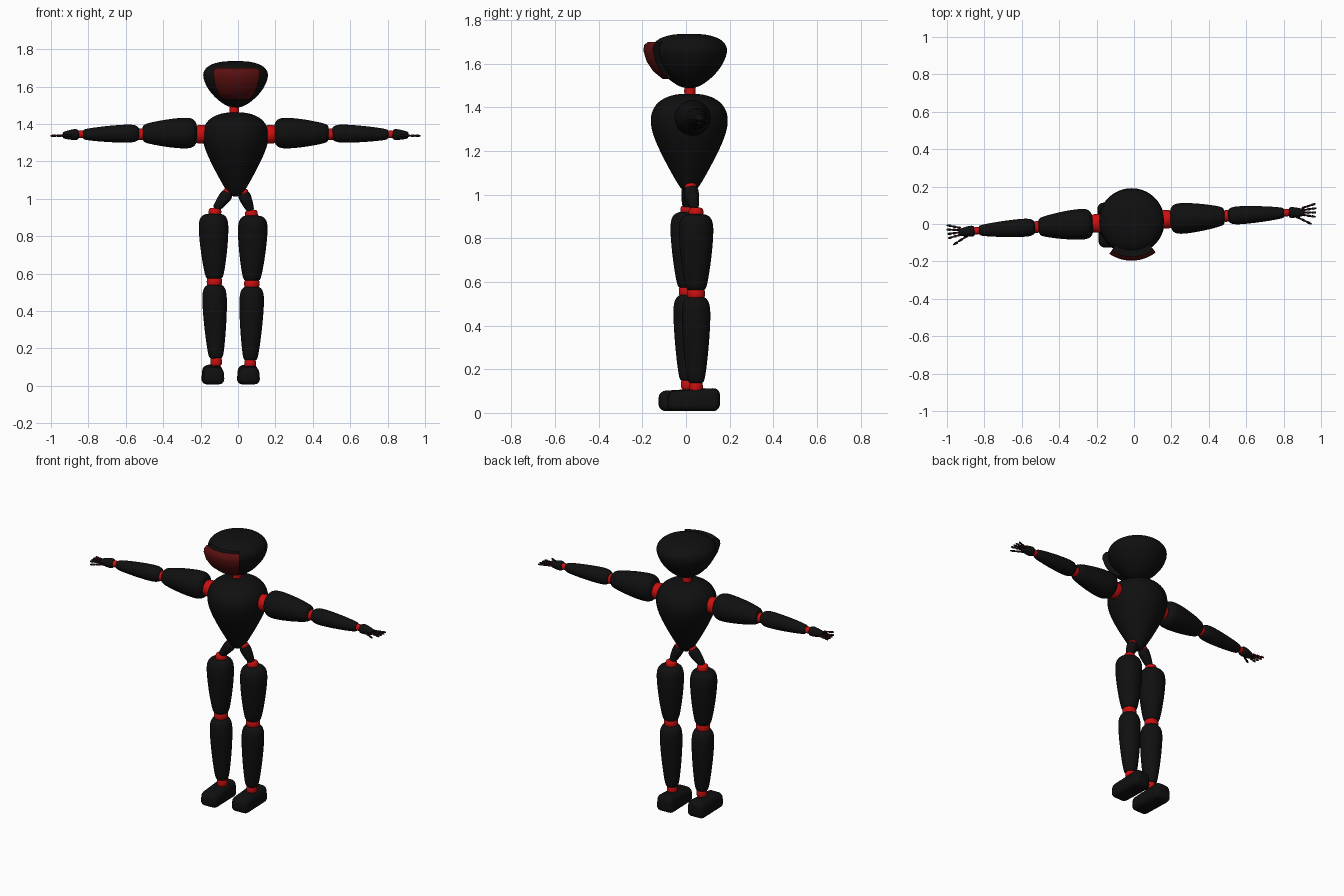
import bpy, bmesh, math
from mathutils import Vector, Matrix

cube = bpy.data.objects.get("Cube")
if cube:
    bpy.data.objects.remove(cube, do_unlink=True)


def material(name, color):
    m = bpy.data.materials.new(name)
    m.diffuse_color = (*color, 1)
    m.use_nodes = True
    bsdf = m.node_tree.nodes["Principled BSDF"]
    bsdf.inputs["Base Color"].default_value = (*color, 1)
    bsdf.inputs["Roughness"].default_value = 0.6
    return m


BLACK = material("black shell", (0.005, 0.005, 0.005))
RED = material("red joint", (0.6, 0.005, 0.005))
VISOR = material("dark red visor", (0.1, 0.005, 0.005))

# Shared outlines as (radius, height along axis)
SHELL = [(0, 0), (.6, 0), (.93, .06), (1.03, .2), (.88, .6), (.64, .93), (.52, 1), (0, 1)]
BARREL = [(0, 0), (.85, 0), (1.04, .25), (1.04, .75), (.85, 1), (0, 1)]


def finish(name, bm, mats):
    bmesh.ops.recalc_face_normals(bm, faces=bm.faces)
    mesh = bpy.data.meshes.new(name)
    bm.to_mesh(mesh)
    bm.free()
    for m in mats:
        mesh.materials.append(m)
    mesh.shade_smooth()
    obj = bpy.data.objects.new(name, mesh)
    bpy.context.collection.objects.link(obj)
    return obj


def spun(profile, angle, steps, start=0.0, closed=False):
    bm = bmesh.new()
    rot = Matrix.Rotation(start, 3, 'Z')
    vs = [bm.verts.new(rot @ Vector((r, 0, h))) for r, h in profile]
    for a, b in zip(vs, vs[1:]):
        bm.edges.new((a, b))
    if closed:
        bm.edges.new((vs[-1], vs[0]))
    bmesh.ops.spin(bm, geom=bm.verts[:] + bm.edges[:], cent=(0, 0, 0),
                   axis=(0, 0, 1), angle=angle, steps=steps)
    bmesh.ops.remove_doubles(bm, verts=bm.verts, dist=1e-5)
    return bm


def lathe(name, profile, mat, steps=20, level=2):
    obj = finish(name, spun(profile, math.tau, steps), [mat])
    sub = obj.modifiers.new("smooth", 'SUBSURF')
    sub.levels = sub.render_levels = level
    return obj


def limb(name, a, b, radius, mat=BLACK, outline=SHELL, steps=16, level=2):
    a, b = Vector(a), Vector(b)
    d = b - a
    obj = lathe(name, [(r * radius, h * d.length) for r, h in outline], mat, steps, level)
    obj.matrix_world = Matrix.Translation(a) @ d.to_track_quat('Z', 'Y').to_matrix().to_4x4()
    return obj


def joint(name, a, b, radius, **kw):
    return limb(name, a, b, radius, RED, BARREL, **kw)


# Torso, neck and head
CENTRE = Vector((-.013, .015, 0))
TURN = math.radians(3.5)
torso = lathe("torso", [(0, 1.463), (.07, 1.46), (.135, 1.436), (.172, 1.39), (.182, 1.335),
                        (.166, 1.265), (.126, 1.18), (.08, 1.095), (.045, 1.035),
                        (.025, 1.015), (0, 1.012)], BLACK, 28)
head = lathe("head", [(0, 1.737), (.08, 1.735), (.145, 1.716), (.176, 1.68), (.175, 1.645),
                      (.155, 1.595), (.115, 1.545), (.065, 1.505), (.03, 1.49), (0, 1.487)],
             BLACK, 28)
for part in (torso, head):
    part.location = CENTRE
joint("neck", (-.02, .018, 1.44), (-.02, .018, 1.51), .026)

# Face visor: a curved wedge, red on its outward face and black on its walls
half = math.radians(36)
bm = spun([(.1, 1.7), (.19, 1.7), (.207, 1.685), (.211, 1.66), (.195, 1.61), (.165, 1.565),
           (.122, 1.53), (.07, 1.53)], 2 * half, 14, -math.pi / 2 - half, True)
for side in (-half, half):
    n = Vector((math.sin(side), -math.cos(side), 0)).cross(Vector((0, 0, 1)))
    rim = [e for e in bm.edges if e.is_boundary and all(abs(v.co.dot(n)) < 1e-4 for v in e.verts)]
    bmesh.ops.contextual_create(bm, geom=rim)
for f in bm.faces:
    c = f.calc_center_median()
    outer = math.hypot(c.x, c.y) > .135 and len(f.verts) == 4 and c.z < 1.698
    f.material_index = 1 if outer else 0
visor = finish("face_visor", bm, [BLACK, VISOR])
visor.data.set_sharp_from_angle(angle=math.radians(40))
visor.matrix_world = Matrix.Translation(CENTRE) @ Matrix.Rotation(TURN / 2, 4, 'Z')

for s, label in ((1, "left"), (-1, "right")):
    # Arms, spread along the turned shoulder line
    def arm(x, y=0, z=1.345):
        p = CENTRE + Matrix.Rotation(TURN * (.9 if s > 0 else 1), 3, 'Z') @ Vector((s * x, y, 0))
        return p + Vector((0, 0, z))

    joint(f"{label}_shoulder", arm(.15), arm(.22), .05)
    limb(f"{label}_upper_arm", arm(.207, 0, 1.352), arm(.498, 0, 1.35), .085)
    joint(f"{label}_elbow", arm(.485), arm(.53), .031)
    limb(f"{label}_forearm", arm(.515, 0, 1.35), arm(.818, 0, 1.344), .05)
    joint(f"{label}_wrist", arm(.81), arm(.848), .02)
    palm = limb(f"{label}_palm", arm(.84), arm(.925, -.004, 1.34), .03)

    # Fingers and thumb: jointed rods fanned out from the palm
    for i in range(5):
        thumb = i == 4
        base = arm(.88 if thumb else .915, -.024 if thumb else .02 - .012 * i, 1.338)
        tip = arm(.963 if thumb else .993 - .003 * abs(i - 1), -.07 if thumb else .04 - .024 * i, 1.337)
        for k in range(3):
            a, b = base.lerp(tip, k / 3), base.lerp(tip, (k + .9) / 3)
            limb(f"{label}_finger_{i + 1}_{k + 1}", a, b, .0075, steps=8, level=1)
            joint(f"{label}_knuckle_{i + 1}_{k + 1}", a.lerp(b, -.15), a.lerp(b, .1), .005,
                  steps=8, level=1)

    # Legs, with the left one set slightly back and lower
    def leg(x, z, y=0):
        return Vector((-.026 + s * x, .027 + y + s * .019, z - s * .005))

    top = Vector((-.012 + s * .038, .018 + s * .003, 1.035))
    low = leg(.097, .935, -.006)
    joint(f"{label}_hip_socket", top + Vector((0, 0, .015)), top.lerp(low, .12), .026)
    limb(f"{label}_hip_link", top.lerp(low, .02), low.lerp(top, .05), .034)
    joint(f"{label}_hip_joint", leg(.095, .945), leg(.1, .9), .034)
    limb(f"{label}_thigh", leg(.106, .916), leg(.1, .565), .082)
    joint(f"{label}_knee", leg(.1, .578), leg(.1, .525), .041)
    limb(f"{label}_shin", leg(.101, .538), leg(.092, .14), .068)
    joint(f"{label}_ankle", leg(.091, .15), leg(.091, .1), .031)

    # Foot: a rounded wedge, lower and narrower at the toe
    bm = bmesh.new()
    bmesh.ops.create_cube(bm, size=1)
    for v in bm.verts:
        upper, toe = v.co.z > 0, v.co.y < 0
        v.co.x *= .122 * (.86 if upper else 1)
        v.co.y *= .24
        v.co.z = (.1 if toe else .115) if upper else .008
    foot = finish(f"{label}_foot", bm, [BLACK])
    foot.location = (-.039 + s * .095, .015 + s * .02, 0)
    foot.rotation_euler.z = TURN / 2
    bevel = foot.modifiers.new("rounding", 'BEVEL')
    bevel.width, bevel.segments = .032, 5
    bevel.limit_method = 'NONE'
